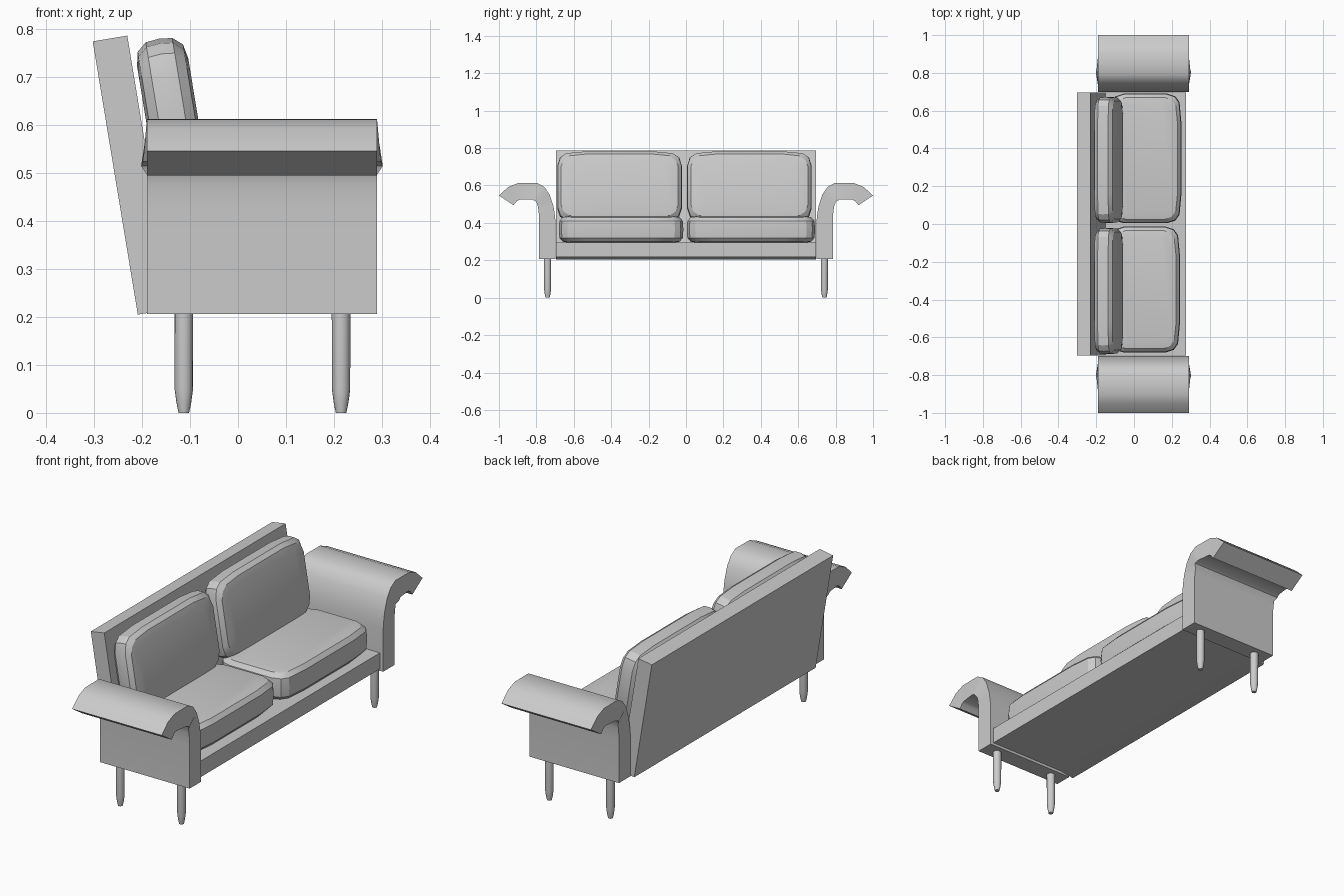
import bpy, bmesh, math
from mathutils import Matrix, Vector

if "Cube" in bpy.data.objects:
    bpy.data.objects.remove(bpy.data.objects["Cube"])


def finish(bm, name, angle=30):
    bmesh.ops.recalc_face_normals(bm, faces=bm.faces)
    me = bpy.data.meshes.new(name)
    bm.to_mesh(me)
    bm.free()
    ob = bpy.data.objects.new(name, me)
    bpy.context.collection.objects.link(ob)
    if angle:
        bpy.ops.object.select_all(action='DESELECT')
        ob.select_set(True)
        bpy.context.view_layer.objects.active = ob
        bpy.ops.object.shade_smooth_by_angle(angle=math.radians(angle))
    return ob


def loft(bm, rings):
    """Skin closed rings of equal length and cap both ends."""
    vs = [[bm.verts.new(p) for p in r] for r in rings]
    n = len(vs[0])
    for a, b in zip(vs, vs[1:]):
        for i in range(n):
            j = (i + 1) % n
            bm.faces.new((a[i], a[j], b[j], b[i]))
    bm.faces.new(vs[0])
    bm.faces.new(vs[-1])


def prism(name, pts, y0, y1):
    """Extrude an x-z outline along y."""
    bm = bmesh.new()
    loft(bm, [[(x, y, z) for x, z in pts] for y in (y0, y1)])
    return finish(bm, name, 0)


def cushion(name, center, a, b, h, tilt=0):
    """Pillow block: half sizes a (x), b (y), h (z), then tilted about y."""
    def outline(d, z):
        A, B = a - d, b - d
        q = [(A, .55 * B), (A - .01, B - .045), (A - .032, B - .014), (.6 * A, B)]
        r = q[::-1]
        pts = (q + [(-x, y) for x, y in r] + [(-x, -y) for x, y in q]
               + [(x, -y) for x, y in r])
        return [(x, y, z) for x, y in pts]
    bm = bmesh.new()
    loft(bm, [outline(d, z) for d, z in (
        (.05, -h), (.02, -h + .006), (.003, -h + .026), (0, 0),
        (.003, h - .026), (.02, h - .006), (.05, h))])
    bm.transform(Matrix.Translation(Vector(center)) @ Matrix.Rotation(tilt, 4, 'Y'))
    return finish(bm, name, 25)


# seat base and tilted back panel
prism("seat_base", [(-.17, .217), (.275, .217), (.275, .295), (-.17, .295)], -.695, .695)
prism("back_panel", [(-.209, .205), (-.137, .217), (-.231, .787), (-.303, .775)], -.695, .695)

# seat and back cushions
TILT = math.radians(-9.4)
for side, y, b, x1 in (("left", -.347, .333, .243), ("right", .347, .343, .251)):
    cushion("seat_cushion_" + side, ((x1 - .13) / 2, y, .365), (x1 + .13) / 2, b, .071)
    # lying pillow turned upright, leaning against the back panel
    cushion("back_cushion_" + side, (-.134, y - .008, .591), .192, .333, .054,
            TILT - math.pi / 2)

# rolled arms: outer and inner curves of the y-z profile
OUTER = [(.698, .206), (.698, .41), (.703, .455), (.71, .495), (.73, .553), (.757, .592),
         (.794, .613), (.90, .612), (.95, .592), (1.0, .546)]
INNER = [(.785, .206), (.785, .42), (.787, .45), (.79, .475), (.794, .497), (.803, .515),
         (.82, .524), (.89, .524), (.905, .516), (.922, .495)]
BUMP = {5: .012, 6: .008}  # end caps bulge slightly at the inside bend
for side, s in (("left", -1), ("right", 1)):
    bm = bmesh.new()
    ends = []
    for x, d in ((-.19, -1), (.29, 1)):
        o = [bm.verts.new((x, s * y, z)) for y, z in OUTER]
        i = [bm.verts.new((x + d * BUMP.get(k, 0), s * y, z))
             for k, (y, z) in enumerate(INNER)]
        for k in range(len(o) - 1):
            bm.faces.new((o[k], o[k + 1], i[k + 1], i[k]))
        ends.append(o + i[::-1])
    n = len(ends[0])
    for k in range(n):
        m = (k + 1) % n
        bm.faces.new((ends[0][k], ends[0][m], ends[1][m], ends[1][k]))
    finish(bm, "arm_" + side, 35)

# tapered round legs
for side, y in (("left", -.74), ("right", .74)):
    for place, x in (("back", -.113), ("front", .215)):
        bm = bmesh.new()
        loft(bm, [[(x + r * math.cos(t * math.pi / 8), y + r * math.sin(t * math.pi / 8), z)
                   for t in range(16)]
                  for r, z in ((.011, 0), (.0155, .022), (.019, .048), (.0195, .21))])
        finish(bm, "leg_%s_%s" % (place, side), 30)
